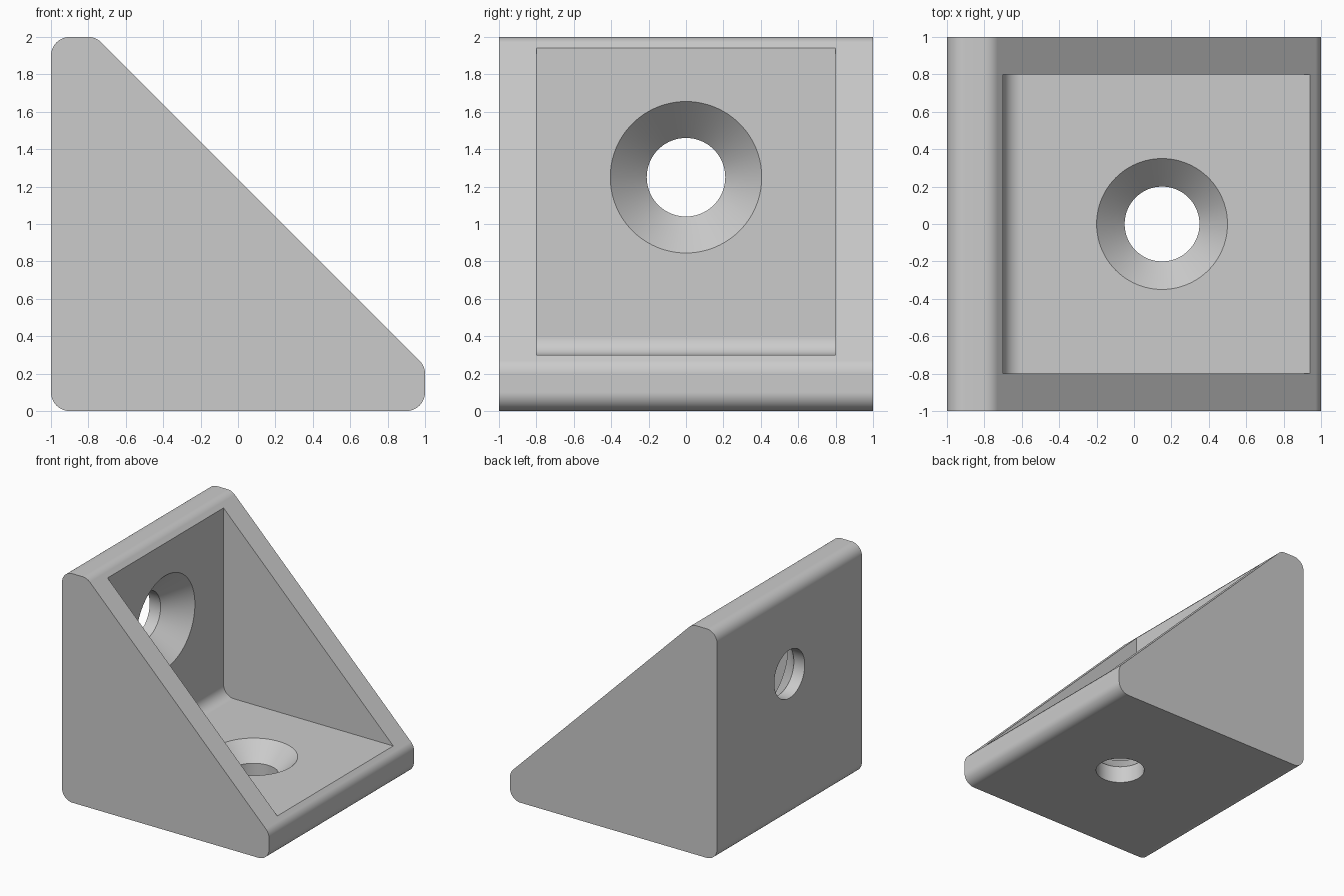
import bpy, bmesh, math
from mathutils import Vector, Matrix

cube = bpy.data.objects.get("Cube")
if cube:
    bpy.data.objects.remove(cube, do_unlink=True)

grey = bpy.data.materials.new("light grey")
grey.use_nodes = True
grey.diffuse_color = (0.6, 0.6, 0.6, 1)
grey.node_tree.nodes["Principled BSDF"].inputs["Base Color"].default_value = (0.6, 0.6, 0.6, 1)


def make_object(name, bm):
    bmesh.ops.recalc_face_normals(bm, faces=bm.faces)
    mesh = bpy.data.meshes.new(name)
    bm.to_mesh(mesh)
    bm.free()
    mesh.materials.append(grey)
    obj = bpy.data.objects.new(name, mesh)
    bpy.context.collection.objects.link(obj)
    return obj


def rounded(corners, steps=10):
    """Outline through (x, z, radius) corners, each rounded by an arc."""
    points = []
    for i, (x, z, r) in enumerate(corners):
        p = Vector((x, z))
        if r == 0:
            points.append(p)
            continue
        a = (Vector(corners[i - 1][:2]) - p).normalized()
        b = (Vector(corners[(i + 1) % len(corners)][:2]) - p).normalized()
        half = a.angle(b) / 2
        centre = p + (a + b).normalized() * (r / math.sin(half))
        start = p + a * (r / math.tan(half)) - centre
        end = p + b * (r / math.tan(half)) - centre
        sweep = math.pi - 2 * half
        for k in range(steps + 1):
            t = k / steps
            points.append(centre + (start * math.sin((1 - t) * sweep)
                                    + end * math.sin(t * sweep)) / math.sin(sweep))
    return points


def prism(name, outline, half_width):
    """Outline in the xz plane, extruded symmetrically along y."""
    bm = bmesh.new()
    face = bm.faces.new([bm.verts.new((p.x, -half_width, p.y)) for p in outline])
    grown = bmesh.ops.extrude_face_region(bm, geom=[face])["geom"]
    bmesh.ops.translate(bm, vec=(0, 2 * half_width, 0),
                        verts=[v for v in grown if isinstance(v, bmesh.types.BMVert)])
    return make_object(name, bm)


def lathe(name, profile, matrix, sides=96):
    """Closed solid of (radius, height) rings about z, then placed."""
    bm = bmesh.new()
    rings = [[bm.verts.new((r * math.cos(math.tau * k / sides),
                            r * math.sin(math.tau * k / sides), h))
              for k in range(sides)] for r, h in profile]
    for low, high in zip(rings, rings[1:]):
        for k in range(sides):
            n = (k + 1) % sides
            bm.faces.new((low[k], low[n], high[n], high[k]))
    bm.faces.new(rings[0])
    bm.faces.new(rings[-1])
    bm.transform(matrix)
    return make_object(name, bm)


def screw_hole(name, hole, sink, matrix):
    """Through hole with a 45 degree countersink in a 0.3 thick plate."""
    return lathe(name, [(hole, -0.1), (hole, PLATE - (sink - hole)),
                        (sink, PLATE), (sink, PLATE + 0.1)], matrix)


PLATE, ROUND = 0.3, 0.1

# Bracket body: clipped triangle with rounded corners
bracket = prism("corner_bracket", rounded([
    (-1, 0, ROUND), (1, 0, ROUND), (1, 0.24, ROUND),
    (-0.76, 2, ROUND), (-1, 2, ROUND)]), 1)

# Cutters: pocket between the side walls, and a screw hole in each plate
cutters = [
    prism("pocket_cutter", rounded([(PLATE - 1, PLATE, ROUND), (3, PLATE, 0),
                                    (PLATE - 1, 4, 0)]), 0.8),
    screw_hole("floor_hole_cutter", 0.2, 0.35, Matrix.Translation((0.15, 0, 0))),
    screw_hole("wall_hole_cutter", 0.21, 0.405,
               Matrix.Translation((-1, 0, 1.25)) @ Matrix.Rotation(math.pi / 2, 4, "Y")),
]

bpy.ops.object.select_all(action="DESELECT")
bracket.select_set(True)
bpy.context.view_layer.objects.active = bracket
for cutter in cutters:
    cutter.hide_render = True
    cut = bracket.modifiers.new(cutter.name, "BOOLEAN")
    cut.operation = "DIFFERENCE"
    cut.solver = "EXACT"
    cut.object = cutter
    bpy.ops.object.modifier_apply(modifier=cut.name)
    bpy.data.objects.remove(cutter, do_unlink=True)

# Smooth fillets and holes, flat plates
bpy.ops.object.shade_smooth_by_angle(angle=math.radians(30))
weighted = bracket.modifiers.new("flat_plates", "WEIGHTED_NORMAL")
weighted.keep_sharp = True
